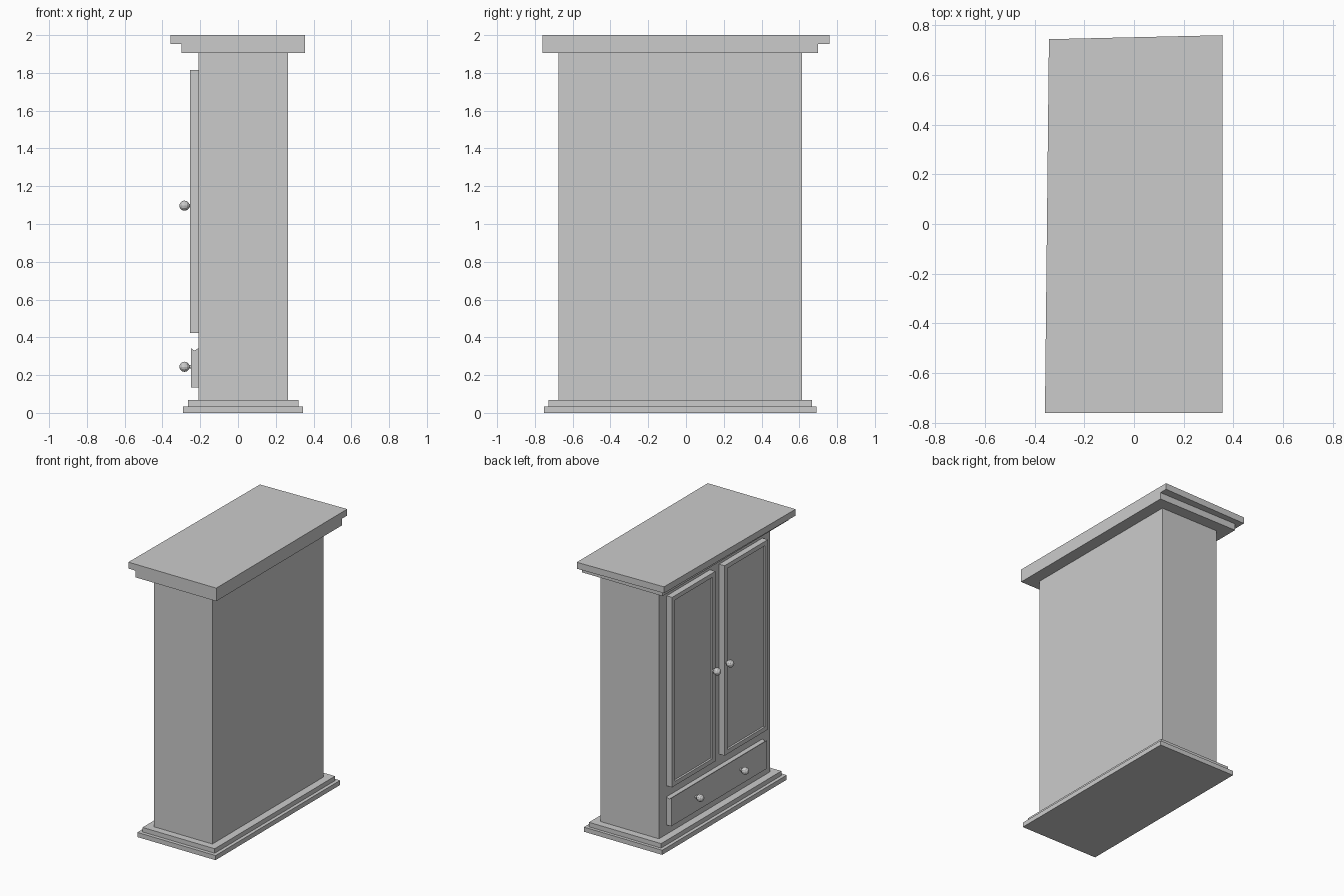
import bpy, bmesh, math

if "Cube" in bpy.data.objects:
    bpy.data.objects.remove(bpy.data.objects["Cube"])


def make_object(name, bm):
    bmesh.ops.recalc_face_normals(bm, faces=bm.faces)
    mesh = bpy.data.meshes.new(name)
    bm.to_mesh(mesh)
    bm.free()
    obj = bpy.data.objects.new(name, mesh)
    bpy.context.collection.objects.link(obj)
    return obj


def prism(name, outline, offset):
    """Extrude a closed 3D outline along an offset vector."""
    bm = bmesh.new()
    face = bm.faces.new([bm.verts.new(p) for p in outline])
    ext = bmesh.ops.extrude_face_region(bm, geom=[face])
    verts = [v for v in ext["geom"] if isinstance(v, bmesh.types.BMVert)]
    bmesh.ops.translate(bm, verts=verts, vec=offset)
    return make_object(name, bm)


def box(name, x0, x1, y0, y1, z0, z1):
    outline = [(x0, y0, z0), (x1, y0, z0), (x1, y1, z0), (x0, y1, z0)]
    return prism(name, outline, (0, 0, z1 - z0))


def panel_door(name, x0, x1, y0, y1, z0, z1, frame, depth):
    """Box whose -x face is inset and pushed in to form a sunken panel."""
    obj = box(name, x0, x1, y0, y1, z0, z1)
    bm = bmesh.new()
    bm.from_mesh(obj.data)
    face = min(bm.faces, key=lambda f: f.calc_center_median().x)
    bmesh.ops.inset_region(bm, faces=[face], thickness=frame)
    ext = bmesh.ops.extrude_face_region(bm, geom=[face])
    verts = [v for v in ext["geom"] if isinstance(v, bmesh.types.BMVert)]
    bmesh.ops.translate(bm, verts=verts, vec=(depth, 0, 0))
    bmesh.ops.delete(bm, geom=[face], context="FACES_ONLY")
    bmesh.ops.recalc_face_normals(bm, faces=bm.faces)
    bm.to_mesh(obj.data)
    bm.free()


def knob(name, y, z, x_base):
    """Ball and stem turned about the x axis."""
    r, cx = 0.027, -0.284
    profile = [(cx - r * math.cos(math.radians(a)), r * math.sin(math.radians(a)))
               for a in (0, 30, 60, 90, 120, 150)]
    profile += [(cx + 0.026, 0.01), (x_base + 0.005, 0.01)]
    bm = bmesh.new()
    verts = [bm.verts.new((x, y, z + rad)) for x, rad in profile]
    edges = [bm.edges.new(pair) for pair in zip(verts, verts[1:])]
    bmesh.ops.spin(bm, geom=verts + edges, cent=(0, y, z), axis=(1, 0, 0),
                   angle=math.tau, steps=12, use_duplicate=False)
    bmesh.ops.remove_doubles(bm, verts=bm.verts, dist=0.0005)
    make_object(name, bm)


# Stepped plinth and carcass
box("plinth_lower", -0.29, 0.345, -0.753, 0.69, 0, 0.034)
box("plinth_upper", -0.265, 0.32, -0.727, 0.667, 0.034, 0.067)
box("carcass", -0.21, 0.265, -0.675, 0.613, 0.067, 1.904)

# Cornice: stepped on two sides, flush on the others, slightly skewed top
box("cornice_lower", -0.30, 0.355, -0.759, 0.70, 1.904, 1.953)
prism("cornice_top", [(-0.358, -0.759, 1.953), (0.355, -0.759, 1.953),
                      (0.355, 0.759, 1.953), (-0.342, 0.743, 1.953)], (0, 0, 0.047))

# Pair of panelled doors with knobs, mirrored about the middle
mid = -0.031
for side, s in (("left", 1), ("right", -1)):
    y0, y1 = sorted((mid + s * 0.053, mid + s * 0.555))
    panel_door(side + "_door", -0.254, -0.21, y0, y1, 0.422, 1.815, 0.045, 0.015)
    knob(side + "_door_knob", mid + s * 0.076, 1.097, -0.254)
    knob(side + "_drawer_knob", -0.02 + s * 0.26, 0.244, -0.248)

# Drawer front with a shallow groove along its top edge
drawer = [(-0.248, 0.135), (-0.21, 0.135), (-0.21, 0.342), (-0.231, 0.33), (-0.248, 0.342)]
prism("drawer_front", [(x, -0.585, z) for x, z in drawer], (0, 1.11, 0))
